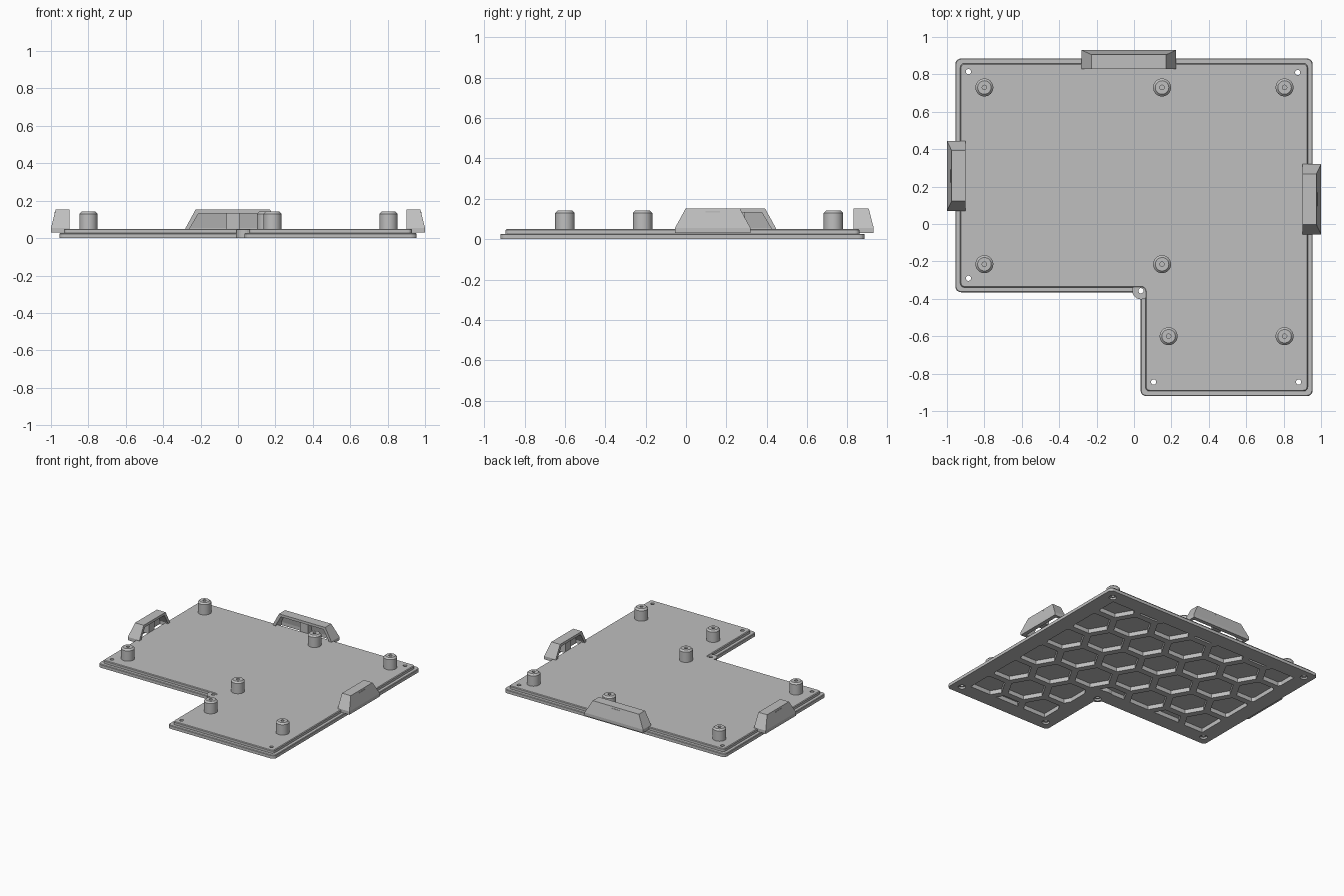
import bpy, bmesh, math
from mathutils import Matrix, Vector

cube = bpy.data.objects.get("Cube")
if cube:
    bpy.data.objects.remove(cube, do_unlink=True)

grey = bpy.data.materials.new("grey plastic")
grey.use_nodes = True
grey.diffuse_color = (0.52, 0.52, 0.52, 1)
grey.node_tree.nodes["Principled BSDF"].inputs["Base Color"].default_value = (0.52, 0.52, 0.52, 1)


def make(name, bm):
    bmesh.ops.recalc_face_normals(bm, faces=bm.faces)
    mesh = bpy.data.meshes.new(name)
    bm.to_mesh(mesh)
    bm.free()
    mesh.materials.append(grey)
    ob = bpy.data.objects.new(name, mesh)
    bpy.context.collection.objects.link(ob)
    return ob


def add_prism(bm, pts, z0, z1):
    """Extrude a flat outline from z0 to z1."""
    face = bm.faces.new([bm.verts.new((x, y, z0)) for x, y in pts])
    top = bmesh.ops.extrude_face_region(bm, geom=[face])["geom"]
    bmesh.ops.translate(bm, vec=(0, 0, z1 - z0),
                        verts=[v for v in top if isinstance(v, bmesh.types.BMVert)])


def ring(cx, cy, r, n, start=0.0):
    return [(cx + r * math.cos(start + i * math.tau / n),
             cy + r * math.sin(start + i * math.tau / n)) for i in range(n)]


def boolean(target, cutter, op):
    """Apply a boolean and discard the cutter."""
    cutter.hide_render = True
    mod = target.modifiers.new("cut", 'BOOLEAN')
    mod.operation, mod.object, mod.solver = op, cutter, 'EXACT'
    bpy.context.view_layer.update()
    deps = bpy.context.evaluated_depsgraph_get()
    mesh = bpy.data.meshes.new_from_object(target.evaluated_get(deps))
    target.modifiers.clear()
    target.data = mesh
    bpy.data.objects.remove(cutter, do_unlink=True)


def l_outline(d):
    """L-shaped board outline, moved inward by d."""
    x0, x1, y0, y1, nx, ny = -0.955, 0.955, -0.92, 0.885, 0.035, -0.365
    return [(x0 + d, ny + d), (nx + d, ny + d), (nx + d, y0 + d),
            (x1 - d, y0 + d), (x1 - d, y1 - d), (x0 + d, y1 - d)]


def l_plate(name, d, z0, z1, radius=0.0, chamfer=0.0):
    bm = bmesh.new()
    add_prism(bm, l_outline(d), z0, z1)
    if radius:
        upright = [e for e in bm.edges
                   if abs(e.verts[0].co.z - e.verts[1].co.z) > 1e-4]
        bmesh.ops.bevel(bm, geom=upright, offset=radius, segments=5,
                        profile=0.5, affect='EDGES')
    if chamfer:
        rim = [e for e in bm.edges if all(abs(v.co.z - z1) < 1e-5 for v in e.verts)]
        bmesh.ops.bevel(bm, geom=rim, offset=chamfer, segments=1, affect='EDGES')
    return make(name, bm)


def discs(name, centres, r, z0, z1):
    bm = bmesh.new()
    for x, y in centres:
        add_prism(bm, ring(x, y, r, 24), z0, z1)
    return make(name, bm)


# Stepped base plate with a round ear at the inner corner
EAR = (0.037, -0.357)
CORNERS = [(-0.885, 0.815), (0.875, 0.81), (-0.885, -0.29), (0.105, -0.845), (0.88, -0.845)]
plate = l_plate("base_plate", 0, 0, 0.027, 0.03, 0.004)
boolean(plate, l_plate("upper_step", 0.026, 0.01, 0.05, 0.022, 0.005), 'UNION')
boolean(plate, discs("ear", [EAR], 0.046, 0.0, 0.047), 'UNION')

# Hexagonal pockets underneath, trimmed to a border
PITCH, WEB, MARGIN = 0.29, 0.048, 0.12
hex_r = (PITCH - WEB) / math.sqrt(3)
region = l_plate("pocket_region", MARGIN, -0.05, 0.1)
boolean(region, discs("ear_clearance", [EAR], 0.12, -0.06, 0.11), 'DIFFERENCE')
bm = bmesh.new()
for i in range(-4, 5):
    for j in range(-5, 5):
        x = i * PITCH * math.sqrt(3) / 2
        y = (j + 0.5 * (i % 2)) * PITCH
        if abs(x) < 1.0 and abs(y) < 1.0:
            add_prism(bm, ring(x, y, hex_r, 6), -0.02, 0.032)
pockets = make("pockets", bm)
boolean(pockets, region, 'INTERSECT')
boolean(plate, pockets, 'DIFFERENCE')

# Screw holes with counterbores below
boolean(plate, discs("holes", CORNERS + [EAR], 0.014, -0.02, 0.1), 'DIFFERENCE')
boolean(plate, discs("counterbores", CORNERS + [EAR], 0.027, -0.02, 0.014), 'DIFFERENCE')

# Screw bosses: turned profile with a chamfered top and blind hole
PROFILE = [(0.048, 0.045), (0.048, 0.13), (0.036, 0.142), (0.012, 0.142),
           (0.012, 0.07), (0, 0.07)]
BOSSES = [(-0.8, 0.73), (0.15, 0.73), (0.805, 0.73), (-0.8, -0.215),
          (0.15, -0.215), (0.185, -0.6), (0.805, -0.6)]
boss_objects = []
for n, (x, y) in enumerate(BOSSES, 1):
    bm = bmesh.new()
    vs = [bm.verts.new((r, 0, z)) for r, z in PROFILE]
    es = [bm.edges.new(p) for p in zip(vs, vs[1:])]
    bmesh.ops.spin(bm, geom=vs + es, cent=(0, 0, 0), axis=(0, 0, 1),
                   angle=math.tau, steps=32, use_duplicate=False)
    bmesh.ops.remove_doubles(bm, verts=bm.verts, dist=1e-5)
    bmesh.ops.translate(bm, verts=bm.verts, vec=(x, y, 0))
    boss_objects.append(make(f"screw_boss_{n}", bm))


def hood(name, half, v0, depth, top_depth, z0, z1, slope, knee):
    """Block with sloping ends and a leaning outer wall."""
    bm = bmesh.new()
    rows = []
    for h, d, z in ((half, depth, z0), (half, depth, knee), (half - slope, top_depth, z1)):
        rows.append([bm.verts.new(p) for p in
                     ((-h, v0, z), (h, v0, z), (h, d, z), (-h, d, z))])
    bm.faces.new(rows[0])
    bm.faces.new(rows[2])
    for a, b in zip(rows, rows[1:]):
        for k in range(4):
            bm.faces.new((a[k], a[(k + 1) % 4], b[(k + 1) % 4], b[k]))
    return make(name, bm)


# Hollow edge clips, each with a rib inside
CLIPS = [("back_clip", -0.0275, 0.83, 0, 0.2525),
         ("left_clip", 0.9, 0.1325, -90, 0.1875),
         ("right_clip", -0.9, 0.2575, 90, 0.1875)]
for name, x, y, turn, half in CLIPS:
    clip = hood(name, half, 0.0, 0.1, 0.075, 0.03, 0.152, 0.053, 0.055)
    cavity = hood("cavity", half - 0.024, -0.03, 0.07, 0.055, 0.02, 0.132, 0.045, 0.055)
    boolean(clip, cavity, 'DIFFERENCE')
    bm = bmesh.new()
    add_prism(bm, [(-0.035, 0.025), (0.035, 0.025), (0.035, 0.08), (-0.035, 0.08)], 0.04, 0.14)
    boolean(clip, make("rib", bm), 'UNION')
    clip.data.transform(Matrix.Translation(Vector((x, y, 0)))
                        @ Matrix.Rotation(math.radians(turn), 4, 'Z'))

# Smooth the round bosses, keep their edges crisp
bpy.ops.object.select_all(action='DESELECT')
for ob in boss_objects:
    ob.select_set(True)
bpy.context.view_layer.objects.active = boss_objects[0]
bpy.ops.object.shade_smooth_by_angle(angle=math.radians(30))
